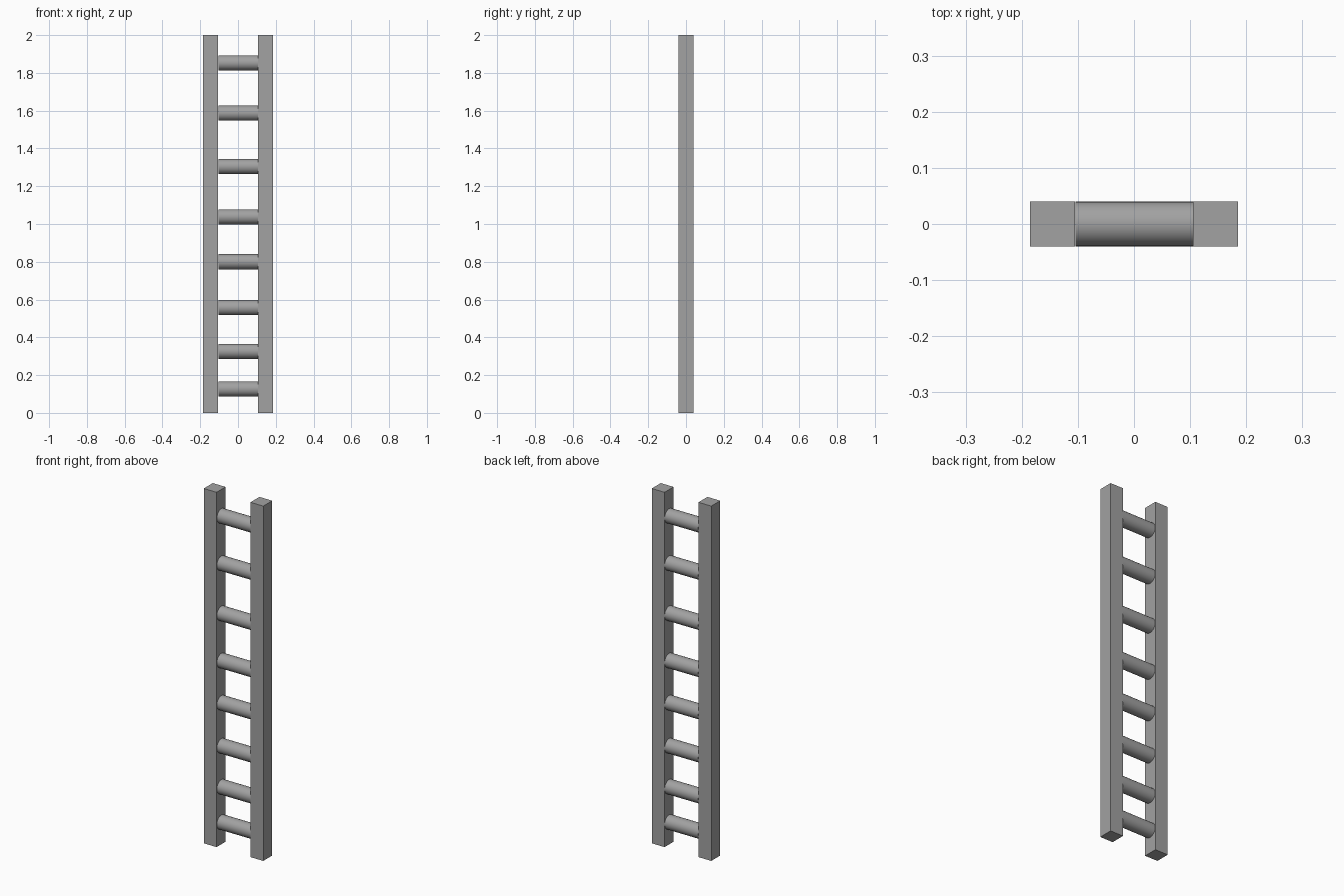
import bpy
import math

default_cube = bpy.data.objects.get("Cube")
if default_cube:
    bpy.data.objects.remove(default_cube, do_unlink=True)

# Single grey material
grey = bpy.data.materials.new("plain_grey")
grey.use_nodes = True
colour = (0.36, 0.36, 0.36, 1)
grey.diffuse_color = colour
grey.node_tree.nodes["Principled BSDF"].inputs["Base Color"].default_value = colour

HEIGHT = 2.0
THICK = 0.08
RAIL_X = 0.1455
RUNG_HEIGHTS = (0.127, 0.326, 0.557, 0.80, 1.038, 1.304, 1.587, 1.853)


def finish(name):
    obj = bpy.context.object
    obj.name = obj.data.name = name
    obj.data.materials.append(grey)
    return obj


# Square side rails
for side, name in ((1, "left_rail"), (-1, "right_rail")):
    bpy.ops.mesh.primitive_cube_add(size=1, location=(side * RAIL_X, 0, HEIGHT / 2))
    rail = finish(name)
    rail.scale = (THICK, THICK, HEIGHT)
    bpy.ops.object.transform_apply(location=False, rotation=False, scale=True)

# Round rungs, unevenly spaced up the ladder
for i, z in enumerate(RUNG_HEIGHTS, 1):
    bpy.ops.mesh.primitive_cylinder_add(
        vertices=32, radius=THICK / 2, depth=0.21,
        location=(0.001, 0, z), rotation=(0, math.pi / 2, 0))
    finish(f"rung_{i}")
    bpy.ops.object.shade_smooth_by_angle(angle=math.radians(30))
